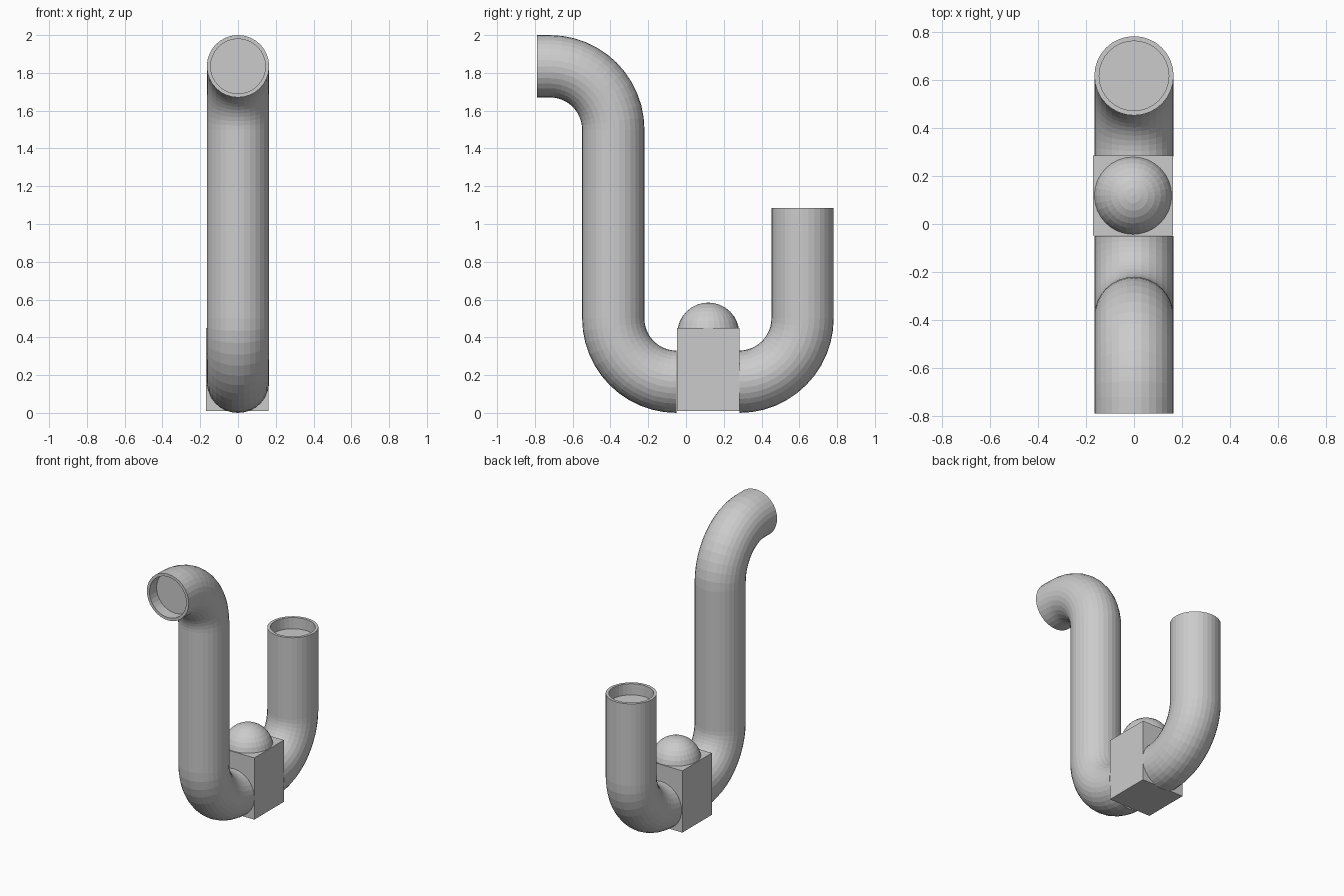
import bpy, bmesh
from math import sin, cos, pi, radians
from mathutils import Vector

if "Cube" in bpy.data.objects:
    bpy.data.objects.remove(bpy.data.objects["Cube"])

SIDES, STEPS = 32, 12
R, R_IN, BEND, DEPTH = 0.165, 0.145, 0.335, 0.08


def finish(name, bm):
    bmesh.ops.recalc_face_normals(bm, faces=bm.faces[:])
    mesh = bpy.data.meshes.new(name)
    bm.to_mesh(mesh)
    bm.free()
    obj = bpy.data.objects.new(name, mesh)
    bpy.context.collection.objects.link(obj)
    return obj


def arc(cy, cz, start, end):
    """Quarter bend: (position, tangent) pairs in the YZ plane."""
    sign = 1 if end > start else -1
    out = []
    for i in range(STEPS + 1):
        a = radians(start + (end - start) * i / STEPS)
        out.append((Vector((0, cy + BEND * cos(a), cz + BEND * sin(a))),
                    Vector((0, -sin(a), cos(a))) * sign))
    return out


def pipe(name, path):
    """Sweep a round pipe; its first end is a recessed socket, its last is capped."""
    bm = bmesh.new()

    def ring(p, t, r):
        x = Vector((1, 0, 0))
        n = t.cross(x)
        return [bm.verts.new(p + (x * cos(2 * pi * k / SIDES) + n * sin(2 * pi * k / SIDES)) * r)
                for k in range(SIDES)]

    p0, t0 = path[0]
    sections = [(p0 + t0 * DEPTH, t0, R_IN), (p0, t0, R_IN)]
    sections += [(p, t, R) for p, t in path]
    rings = [ring(*s) for s in sections]
    for a, b in zip(rings, rings[1:]):
        for k in range(SIDES):
            j = (k + 1) % SIDES
            bm.faces.new((a[k], a[j], b[j], b[k]))
    bm.faces.new(rings[0])
    bm.faces.new(rings[-1])
    return finish(name, bm)


# Tall pipe: forward-facing mouth, bend down, bend into the block
pipe("tall_pipe", [(Vector((0, -0.79, 1.835)), Vector((0, 1, 0)))]
     + arc(-0.72, 1.5, 90, 0) + arc(-0.05, 0.5, 180, 270))

# Short pipe: upward mouth, bend into the block
pipe("short_pipe", [(Vector((0, 0.617, 1.085)), Vector((0, 0, -1)))]
     + arc(0.282, 0.5, 0, -90))

# Central block
bm = bmesh.new()
bmesh.ops.create_cube(bm, size=1)
bmesh.ops.scale(bm, vec=(0.333, 0.333, 0.44), verts=bm.verts)
bmesh.ops.translate(bm, vec=(-0.004, 0.118, 0.23), verts=bm.verts)
finish("valve_block", bm)

# Dome on the block
bm = bmesh.new()
bmesh.ops.create_uvsphere(bm, u_segments=32, v_segments=16, radius=0.164)
bmesh.ops.translate(bm, vec=(-0.004, 0.118, 0.42), verts=bm.verts)
finish("dome_knob", bm)
